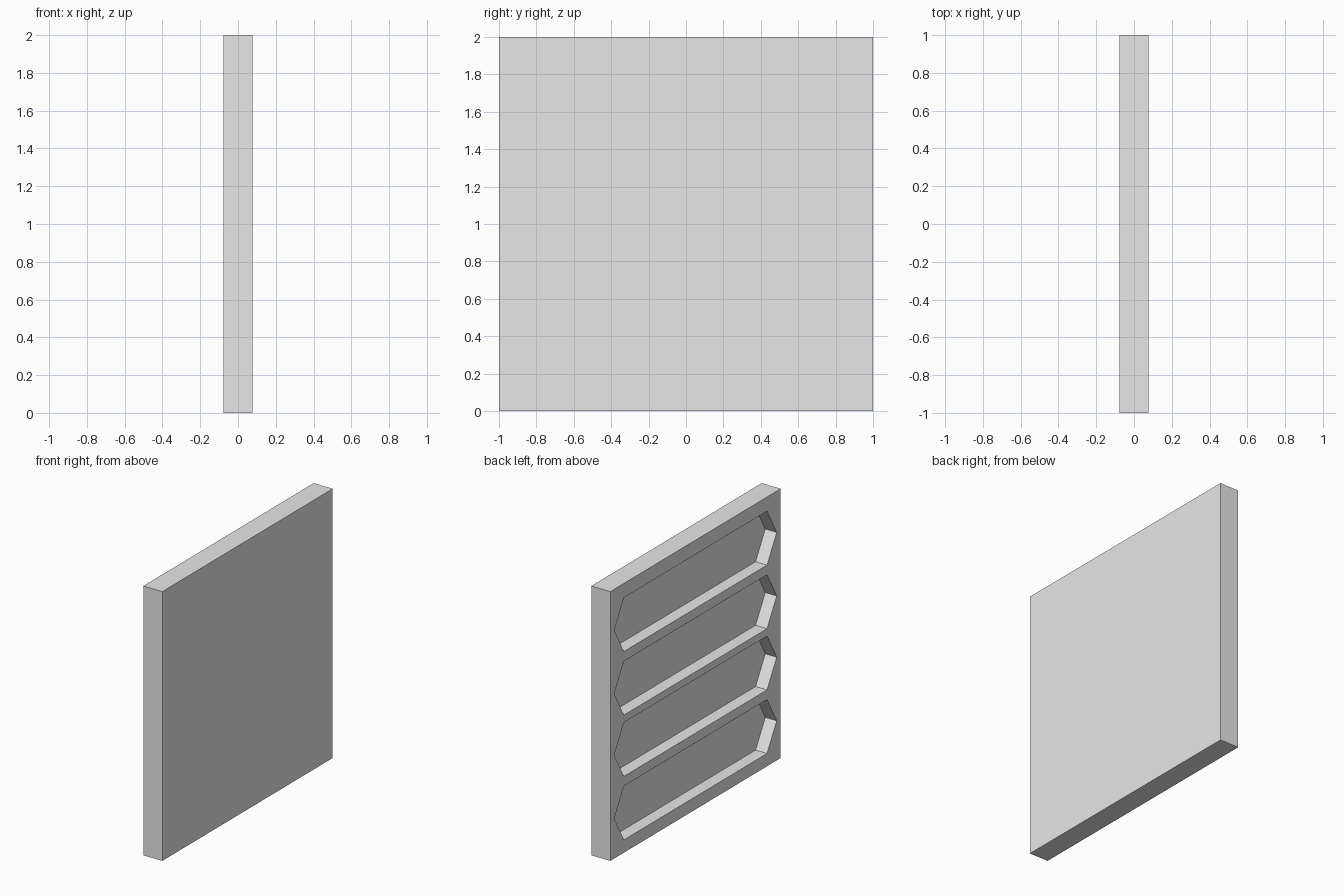
import bpy
import bmesh

if "Cube" in bpy.data.objects:
    bpy.data.objects.remove(bpy.data.objects["Cube"], do_unlink=True)

HALF_THICK = 0.078
RECESS_DEPTH = 0.094
RECESS_HALF_HEIGHT = 0.2
RECESS_CENTRES = (0.295, 0.767, 1.222, 1.694)

grey = bpy.data.materials.new("plain grey")
grey.use_nodes = True
grey.diffuse_color = (0.8, 0.8, 0.8, 1)
grey.node_tree.nodes["Principled BSDF"].inputs["Base Color"].default_value = (0.8, 0.8, 0.8, 1)


def add_prism(bm, profile, x0, x1):
    """Extrude a (y, z) outline from x0 to x1."""
    face = bm.faces.new([bm.verts.new((x0, y, z)) for y, z in profile])
    result = bmesh.ops.extrude_face_region(bm, geom=[face])
    verts = [v for v in result["geom"] if isinstance(v, bmesh.types.BMVert)]
    bmesh.ops.translate(bm, vec=(x1 - x0, 0, 0), verts=verts)


def make_object(name, bm):
    bmesh.ops.recalc_face_normals(bm, faces=bm.faces)
    mesh = bpy.data.meshes.new(name)
    bm.to_mesh(mesh)
    bm.free()
    mesh.materials.append(grey)
    obj = bpy.data.objects.new(name, mesh)
    bpy.context.collection.objects.link(obj)
    return obj


# Square slab
bm = bmesh.new()
add_prism(bm, [(-1, 0), (1, 0), (1, 2), (-1, 2)], -HALF_THICK, HALF_THICK)
panel = make_object("panel", bm)

# Four long hexagonal pockets in the -x face
bm = bmesh.new()
for zc in RECESS_CENTRES:
    low, high = zc - RECESS_HALF_HEIGHT, zc + RECESS_HALF_HEIGHT
    outline = [(-0.84, low), (0.84, low), (0.953, zc),
               (0.84, high), (-0.84, high), (-0.953, zc)]
    add_prism(bm, outline, -HALF_THICK - 0.1, -HALF_THICK + RECESS_DEPTH)
cutter = make_object("recess_cutter", bm)
cutter.hide_render = True

# Cut the pockets and drop the helper
cut = panel.modifiers.new("recesses", 'BOOLEAN')
cut.operation = 'DIFFERENCE'
cut.solver = 'EXACT'
cut.object = cutter
bpy.context.view_layer.objects.active = panel
panel.select_set(True)
bpy.ops.object.modifier_apply(modifier=cut.name)
bpy.data.objects.remove(cutter, do_unlink=True)
